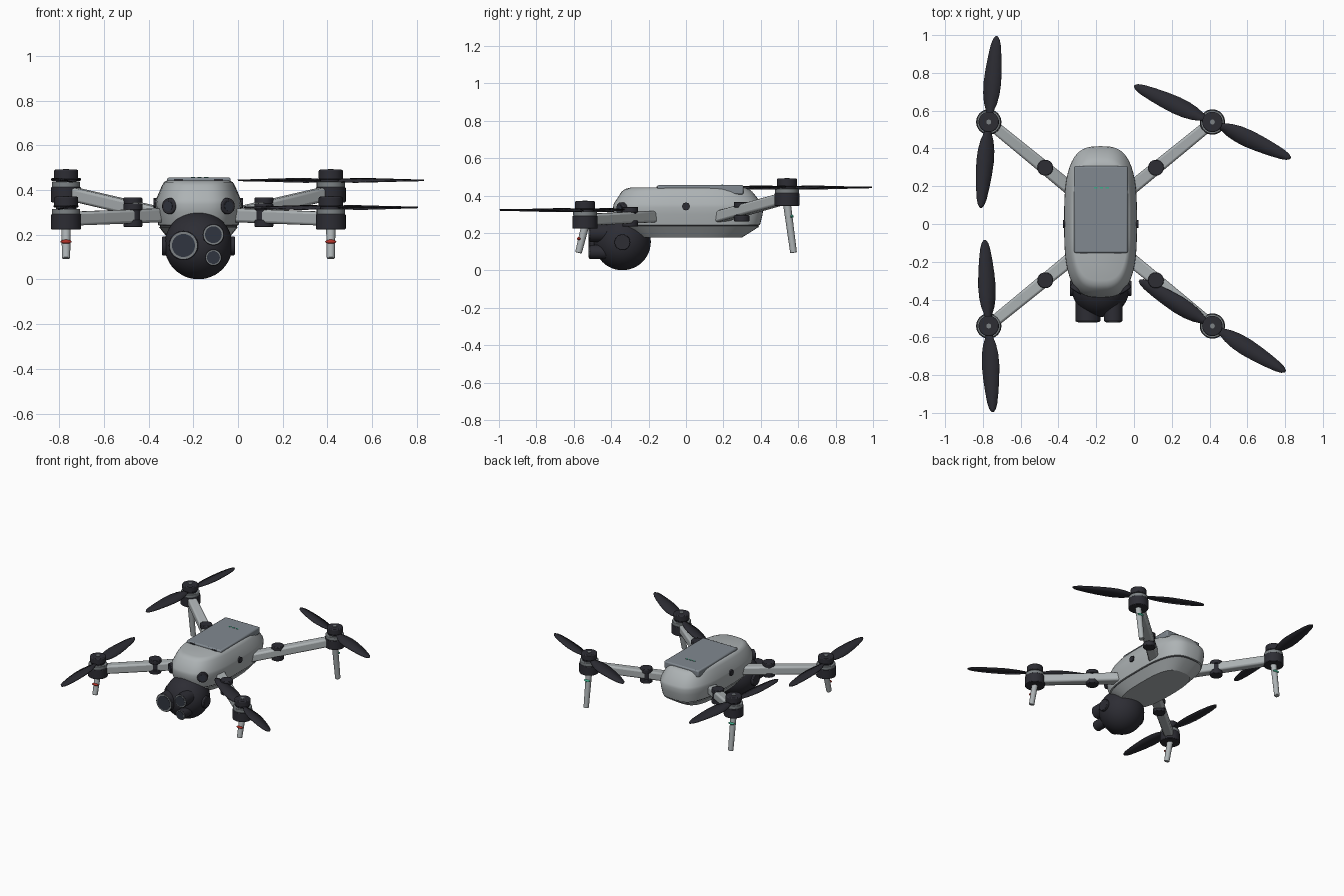
import bpy, bmesh, math
from mathutils import Vector, Matrix

cube = bpy.data.objects.get("Cube")
if cube:
    bpy.data.objects.remove(cube, do_unlink=True)

CX = -0.177  # body centre line


def material(name, r, g, b):
    m = bpy.data.materials.new(name)
    m.use_nodes = True
    m.diffuse_color = (r, g, b, 1)
    m.node_tree.nodes["Principled BSDF"].inputs["Base Color"].default_value = (r, g, b, 1)
    return m


SHELL = material("light grey shell", .42, .45, .46)
LID = material("slate lid", .22, .25, .28)
DARK = material("charcoal", .026, .026, .034)
RING = material("mid grey metal", .20, .22, .23)
GLASS = material("lens glass", .03, .035, .05)
RED = material("red light", .45, .03, .02)
GREEN = material("green light", .05, .42, .26)


def finish(name, bm, *mats, bevel=0, smooth=True):
    bmesh.ops.recalc_face_normals(bm, faces=bm.faces)
    me = bpy.data.meshes.new(name)
    bm.to_mesh(me)
    bm.free()
    ob = bpy.data.objects.new(name, me)
    bpy.context.collection.objects.link(ob)
    for m in mats:
        me.materials.append(m)
    if bevel:
        mod = ob.modifiers.new("Bevel", "BEVEL")
        mod.width, mod.segments = bevel, 2
        mod.limit_method = "ANGLE"
    if smooth:
        bpy.ops.object.select_all(action="DESELECT")
        ob.select_set(True)
        bpy.context.view_layer.objects.active = ob
        bpy.ops.object.shade_smooth_by_angle(angle=math.radians(32))
    return ob


def along(center, axis):
    return Matrix.Translation(center) @ Vector(axis).to_track_quat("Z", "Y").to_matrix().to_4x4()


def cylinder(name, start, end, r, mat, r2=None, bevel=0, n=32):
    a, b = Vector(start), Vector(end)
    bm = bmesh.new()
    bmesh.ops.create_cone(bm, cap_ends=True, segments=n, radius1=r, radius2=r2 or r,
                          depth=(b - a).length, matrix=along((a + b) / 2, b - a))
    return finish(name, bm, mat, bevel=bevel)


def ellipsoid(name, center, size, mat, n=16):
    bm = bmesh.new()
    bmesh.ops.create_uvsphere(bm, u_segments=2 * n, v_segments=n, radius=1,
                              matrix=Matrix.Translation(center) @ Matrix.Diagonal((*size, 1)))
    return finish(name, bm, mat)


def box(name, center, size, mat, bevel=0):
    bm = bmesh.new()
    bmesh.ops.create_cube(bm, size=1,
                          matrix=Matrix.Translation(center) @ Matrix.Diagonal((*size, 1)))
    return finish(name, bm, mat, bevel=bevel)


# Fuselage: superellipse rings stacked upward (z, half width, front y, rear y)
LEVELS = [(.176, .130, -.27, .30), (.234, .176, -.36, .392), (.236, .172, -.355, .388),
          (.241, .172, -.355, .388), (.243, .180, -.365, .396), (.30, .190, -.387, .410),
          (.336, .193, -.39, .412), (.355, .191, -.387, .408), (.42, .163, -.345, .355),
          (.435, .154, -.325, .335), (.442, .142, -.30, .315)]


def signed_pow(v, p):
    return math.copysign(abs(v) ** p, v)


bm = bmesh.new()
SEG = 56
rings = []
for z, w, y0, y1 in LEVELS:
    ring = []
    for i in range(SEG):
        t = 2 * math.pi * i / SEG
        ring.append(bm.verts.new((CX + w * signed_pow(math.cos(t), .67),
                                  (y0 + y1) / 2 + (y1 - y0) / 2 * signed_pow(math.sin(t), .67), z)))
    rings.append(ring)
for k, (lo, hi) in enumerate(zip(rings, rings[1:])):
    for i in range(SEG):
        j = (i + 1) % SEG
        f = bm.faces.new((lo[i], lo[j], hi[j], hi[i]))
        f.material_index = int(k == 2)  # recessed seam
bm.faces.new(rings[0])
bm.faces.new(rings[-1])
finish("fuselage", bm, SHELL, DARK)

# Battery lid with status lights and front latches
box("battery_lid", (CX + .002, .077, .431), (.284, .46, .05), LID, bevel=.008)
for i in range(3):
    box(f"status_light_{i + 1}", (CX - .025 + .03 * i, .193, .457), (.018, .008, .003), GREEN)
for s in (-1, 1):
    box("lid_latch", (CX + s * .09, -.154, .445), (.04, .006, .008), DARK)

# Sensors around the fuselage
for s in (-1, 1):
    out = Vector((s * .55, -.83, 0))
    eye = Vector((CX + s * .128, -.345, .328))
    cylinder("nose_sensor", eye - out * .03, eye + out * .012, .036, DARK, bevel=.005)
    cylinder("nose_sensor_glass", eye, eye + out * .014, .022, GLASS)
    cylinder("side_sensor", (CX + s * .17, 0, .342), (CX + s * .2, 0, .342), .022, DARK, n=8)

# Camera ball with pivots and three lens barrels
BALL = Vector((CX, -.34, .153))
ellipsoid("camera_ball", BALL, (.152, .152, .152), DARK, n=24)
for s in (-1, 1):
    cylinder("camera_pivot", BALL + Vector((s * .12, 0, -.003)),
             BALL + Vector((s * .163, 0, -.003)), .042, DARK, bevel=.004)
for name, x, z, r in (("main", -.067, .152, .066), ("upper", .067, .2, .048),
                      ("lower", .067, .098, .037)):
    x += CX
    cylinder(name + "_lens_barrel", (x, -.36, z), (x, -.517, z), r, DARK, bevel=.004)
    cylinder(name + "_lens_ring", (x, -.51, z), (x, -.519, z), r * .92, RING)
    cylinder(name + "_lens_glass", (x, -.512, z), (x, -.521, z), r * .78, GLASS)

# Blade stations: distance from hub, half chord, pitch
BLADE = [(.02, .014, .3), (.06, .02, .28), (.10, .034, .22), (.15, .043, .18), (.21, .046, .14),
         (.28, .042, .11), (.35, .035, .08), (.41, .026, .06), (.44, .017, .05), (.456, .005, .05)]


def propeller(name, hub, angle, hand):
    bm = bmesh.new()
    for turn in (0, math.pi):
        m = Matrix.Translation(hub) @ Matrix.Rotation(angle + turn, 4, "Z")
        prev = None
        for d, w, pitch in BLADE:
            row = [bm.verts.new(m @ Vector((d, s * w, hand * s * w * pitch + .002 * (s == 0))))
                   for s in (-1, 0, 1)]
            if prev:
                for i in (0, 1):
                    bm.faces.new((prev[i], row[i], row[i + 1], prev[i + 1]))
            prev = row
    ob = finish(name, bm, DARK)
    mod = ob.modifiers.new("Thickness", "SOLIDIFY")
    mod.thickness, mod.offset = .006, 0


def arm_beam(name, a, b):
    bm = bmesh.new()
    d = b - a
    side = Vector((-d.y, d.x, 0)).normalized()
    up = Vector((0, 0, 1))
    for t, hw, hh in ((0, .036, .031), (1, .031, .031)):
        for sx, sz in ((-1, -1), (1, -1), (1, 1), (-1, 1)):
            bm.verts.new(a + d * t + side * sx * hw + up * sz * hh)
    v = list(bm.verts)
    bm.faces.new(v[:4])
    bm.faces.new(v[4:])
    for i in range(4):
        j = (i + 1) % 4
        bm.faces.new((v[i], v[j], v[j + 4], v[i + 4]))
    finish(name, bm, SHELL, bevel=.012)


# Four rotor units: arm, fold joint, motor, propeller, leg and light
ANGLES = {("front", 1): -32, ("front", -1): -87.3, ("rear", 1): -24.8, ("rear", -1): 84.7}
for end, fy, z0, root_z, tip_z, joint_z, light_z, light in (
        ("front", -1, .224, .288, .272, .288, .169, RED),
        ("rear", 1, .345, .285, .382, .315, .289, GREEN)):
    for side, s in (("left", 1), ("right", -1)):
        tag = f"{end}_{side}_"
        mx, my = CX + s * .592, fy * .54

        def at(z):
            return (mx, my, z)

        arm_beam(tag + "arm", Vector((CX + s * .145, fy * .175, root_z)),
                 Vector((mx - s * .03, my - fy * .025, tip_z)))
        jx, jy = CX + s * .293, fy * .298
        cylinder(tag + "fold_joint", (jx, jy, joint_z - .045), (jx, jy, joint_z + .045), .036, DARK)
        for lo, hi in ((-.053, -.022), (.022, .051)):
            cylinder(tag + "joint_cap", (jx, jy, joint_z + lo), (jx, jy, joint_z + hi), .042,
                     DARK, bevel=.004)

        cylinder(tag + "motor_base", at(z0), at(z0 + .068), .067, DARK, bevel=.004)
        cylinder(tag + "motor_ring", at(z0 + .066), at(z0 + .092), .063, RING, bevel=.003)
        cylinder(tag + "motor_neck", at(z0 + .09), at(z0 + .11), .046, DARK)
        cylinder(tag + "motor_cap", at(z0 + .102), at(z0 + .146), .054, DARK, bevel=.006)
        cylinder(tag + "hub_pin", at(z0 + .14), at(z0 + .149), .013, RING)
        propeller(tag + "propeller", at(z0 + .098), math.radians(ANGLES[end, s]), s * fy)

        foot = Vector((mx, fy * .575, .094))
        top = Vector((mx, fy * .54, z0 + .01))
        cylinder(tag + "leg", foot, top, .018, SHELL, r2=.021, bevel=.003, n=20)
        spot = foot.lerp(top, (light_z - foot.z) / (top.z - foot.z))
        ellipsoid(tag + "leg_light", spot + Vector((0, fy * .016, 0)), (.025, .011, .009), light, n=10)
